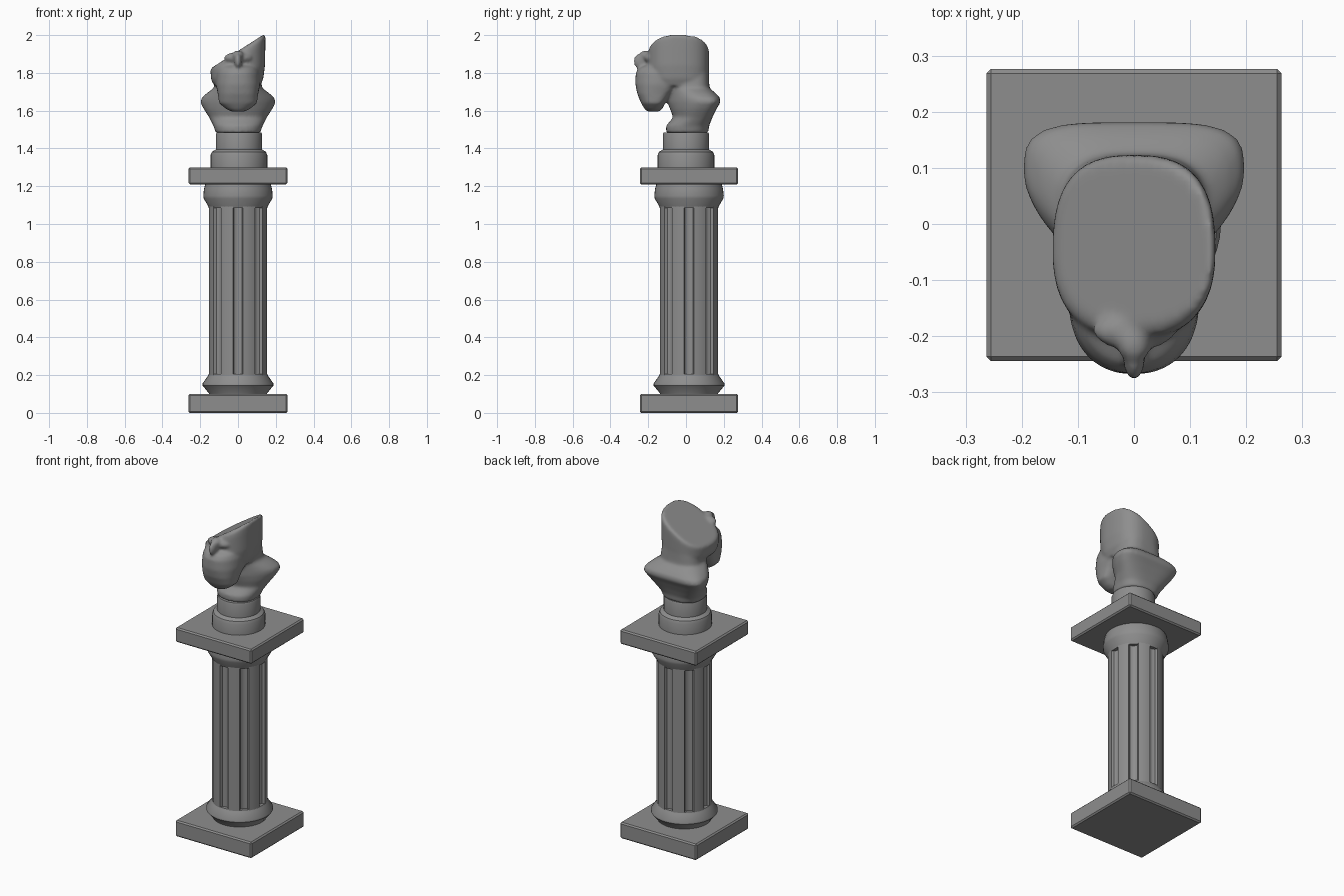
import bpy, bmesh
from math import sin, cos, pi, radians
from mathutils import Matrix

if "Cube" in bpy.data.objects:
    bpy.data.objects.remove(bpy.data.objects["Cube"])

CY = 0.016   # column axis offset in y
stone = bpy.data.materials.new("dark_stone")
stone.diffuse_color = (0.27, 0.27, 0.27, 1)
stone.use_nodes = True
stone.node_tree.nodes["Principled BSDF"].inputs["Base Color"].default_value = stone.diffuse_color


def finish(name, bm, angle=35):
    bmesh.ops.recalc_face_normals(bm, faces=bm.faces[:])
    me = bpy.data.meshes.new(name)
    bm.to_mesh(me)
    bm.free()
    me.materials.append(stone)
    ob = bpy.data.objects.new(name, me)
    bpy.context.collection.objects.link(ob)
    bpy.ops.object.select_all(action='DESELECT')
    ob.select_set(True)
    bpy.context.view_layer.objects.active = ob
    bpy.ops.object.shade_smooth_by_angle(angle=radians(angle))
    return ob


def skin(bm, rings):
    """Join rings of points into a closed, capped tube."""
    vs = [[bm.verts.new(p) for p in r] for r in rings]
    n = len(vs[0])
    for a, b in zip(vs, vs[1:]):
        for i in range(n):
            bm.faces.new((a[i], a[(i + 1) % n], b[(i + 1) % n], b[i]))
    bm.faces.new(vs[0][::-1])
    bm.faces.new(vs[-1])


def slab(name, z0, z1):
    bm = bmesh.new()
    bmesh.ops.create_cube(bm, size=1, matrix=Matrix.Translation((0, CY, (z0 + z1) / 2))
                          @ Matrix.Diagonal((0.526, 0.521, z1 - z0, 1)))
    bmesh.ops.bevel(bm, geom=bm.edges[:], offset=0.008, segments=1, affect='EDGES')
    return finish(name, bm)


def lathe(name, prof, cx, cy, n=40):
    bm = bmesh.new()
    skin(bm, [[(cx + r * cos(2 * pi * i / n), cy + r * sin(2 * pi * i / n), z)
               for i in range(n)] for r, z in prof])
    return finish(name, bm)


def section(z, hw, yf, yc, yb, nf, nb, n=48):
    """Egg-like cross-section: separate roundness for front and back halves."""
    pts = []
    for i in range(n):
        a = 2 * pi * i / n
        c, s = cos(a), sin(a)
        e = nb if s > 0 else nf
        k = (abs(c) ** e + abs(s) ** e) ** (-1 / e)
        pts.append((hw * c * k, yc + s * k * ((yb - yc) if s > 0 else (yc - yf)), z))
    return pts


# square slabs
slab("base_plinth", 0.0, 0.10)
slab("capital_slab", 1.21, 1.30)

# turned mouldings
lathe("base_moulding", [(0.15, 0.09), (0.155, 0.105), (0.188, 0.145), (0.188, 0.155),
                        (0.16, 0.195), (0.155, 0.205)], 0, CY)
lathe("capital_moulding", [(0.155, 1.085), (0.158, 1.095), (0.182, 1.135), (0.184, 1.15),
                           (0.18, 1.185), (0.172, 1.215)], 0, CY)
lathe("bust_stand", [(0.15, 1.295), (0.15, 1.365), (0.143, 1.382), (0.122, 1.395),
                     (0.122, 1.475), (0.118, 1.485)], 0.005, 0.0)

# shaft with eight flutes
bm = bmesh.new()
outline = []
for k in range(8):
    for deg, r in ((-10, .157), (-8.5, .142), (-4, .135), (0, .133), (4, .135), (8.5, .142),
                   (10, .157), (16, .157), (22.5, .157), (29, .157)):
        a = radians(45 * k + deg)
        outline.append((r * cos(a), CY + r * sin(a)))
skin(bm, [[(x, y, z) for x, y in outline] for z in (0.19, 1.10)])
finish("fluted_shaft", bm, angle=30)

# bust: overlapping lofts blended by remesh
bm = bmesh.new()

# chest, shoulders and neck
skin(bm, [section(*s) for s in (
    (1.482, .118, -.105, .01, .118, 2.3, 2.5),
    (1.52, .130, -.105, .02, .122, 2.2, 2.8),
    (1.565, .153, -.068, .06, .14, 2, 3.2),
    (1.61, .182, -.085, .08, .162, 1.8, 3.5),
    (1.645, .199, -.10, .09, .183, 1.6, 3.8),
    (1.668, .192, -.10, .08, .180, 1.6, 3.8),
    (1.69, .168, -.10, .06, .160, 1.7, 3.5),
    (1.72, .128, -.09, .02, .124, 2.2, 3),
    (1.80, .118, -.085, .02, .121, 2.3, 2.8))])

# muzzle and jaw
skin(bm, [section(*s) for s in (
    (1.595, .035, -.205, -.17, -.14, 2, 2),
    (1.61, .065, -.22, -.165, -.125, 2.2, 2),
    (1.64, .100, -.238, -.16, -.11, 2.5, 2.5),
    (1.69, .107, -.258, -.15, -.075, 2.5, 3),
    (1.74, .117, -.268, -.13, -.02, 2.3, 3),
    (1.80, .117, -.266, -.11, .02, 2.2, 3),
    (1.825, .108, -.25, -.11, .02, 2.2, 3),
    (1.85, .09, -.20, -.10, .0, 2.3, 3))])

# skull with its slanted flat crown
rings = []
for t, hw, yf, yb in ((0, .118, -.18, .116), (.15, .134, -.195, .121), (.4, .143, -.205, .122),
                      (.8, .145, -.205, .123), (.94, .145, -.20, .122), (1, .138, -.18, .112)):
    rings.append([(x, y, 1.73 + t * (1.916 + 0.64 * x - 1.73))
                  for x, y, z in section(0, hw, yf, -.05, yb, 2.4, 2.7)])
skin(bm, rings)

# brow ridge tapering into the nose
for loc, rad in (((0, -.19, 1.88), (.075, .035, .03)), ((0, -.212, 1.893), (.03, .036, .026)),
                 ((0, -.235, 1.862), (.02, .044, .044))):
    bmesh.ops.create_uvsphere(bm, u_segments=20, v_segments=12, radius=1,
                              matrix=Matrix.Translation(loc) @ Matrix.Diagonal((*rad, 1)))
bust = finish("bust", bm)
rm = bust.modifiers.new("blend", 'REMESH')
rm.mode = 'VOXEL'
rm.voxel_size = 0.008
rm.use_smooth_shade = True
sm = bust.modifiers.new("soften", 'SMOOTH')
sm.factor = 0.5
sm.iterations = 8
